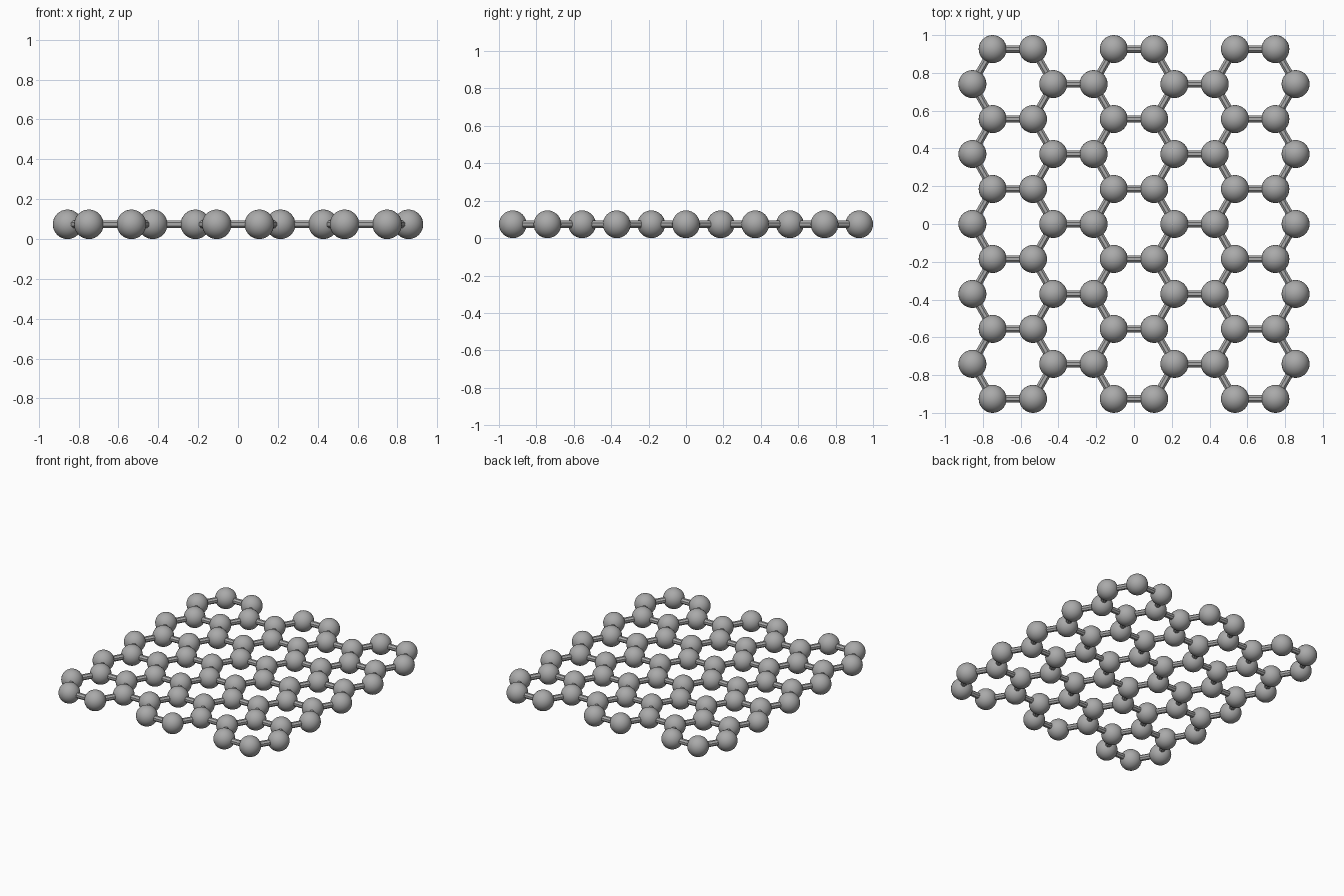
import bpy, bmesh
from math import sqrt, pi, atan2
from mathutils import Matrix, Vector

cube = bpy.data.objects.get("Cube")
if cube:
    bpy.data.objects.remove(cube, do_unlink=True)

BALL_R = 0.074
ROD_R = 0.021
ROW = (1 - BALL_R) / 5          # spacing between rows
BOND = ROW * 2 / sqrt(3)        # hexagon edge length

grey = bpy.data.materials.new("mid_grey")
grey.use_nodes = True
colour = (0.4, 0.4, 0.4, 1)
grey.diffuse_color = colour
grey.node_tree.nodes["Principled BSDF"].inputs["Base Color"].default_value = colour


def make_object(name, bm, smooth):
    mesh = bpy.data.meshes.new(name)
    for face in bm.faces:
        face.smooth = smooth
    bm.to_mesh(mesh)
    bm.free()
    mesh.materials.append(grey)
    obj = bpy.data.objects.new(name, mesh)
    bpy.context.collection.objects.link(obj)


# Honeycomb points: three columns of stacked hexagons
points = []
for column in (-1, 0, 1):
    for row in range(-5, 6):
        half = BOND / 2 if row % 2 else BOND
        for side in (-1, 1):
            points.append(Vector((column * 3 * BOND + side * half, row * ROW, BALL_R)))

# Balls at every point
bm = bmesh.new()
for p in points:
    bmesh.ops.create_uvsphere(bm, u_segments=32, v_segments=16, radius=BALL_R,
                              matrix=Matrix.Translation(p))
make_object("lattice_balls", bm, True)

# Eight-sided rods joining neighbouring points
bm = bmesh.new()
for i, a in enumerate(points):
    for b in points[i + 1:]:
        d = b - a
        if d.length < BOND * 1.1:
            place = (Matrix.Translation((a + b) / 2)
                     @ Matrix.Rotation(atan2(d.y, d.x), 4, 'Z')
                     @ Matrix.Rotation(pi / 2, 4, 'Y')
                     @ Matrix.Rotation(pi / 8, 4, 'Z'))
            bmesh.ops.create_cone(bm, cap_ends=True, segments=8, radius1=ROD_R,
                                  radius2=ROD_R, depth=d.length, matrix=place)
make_object("lattice_rods", bm, False)
